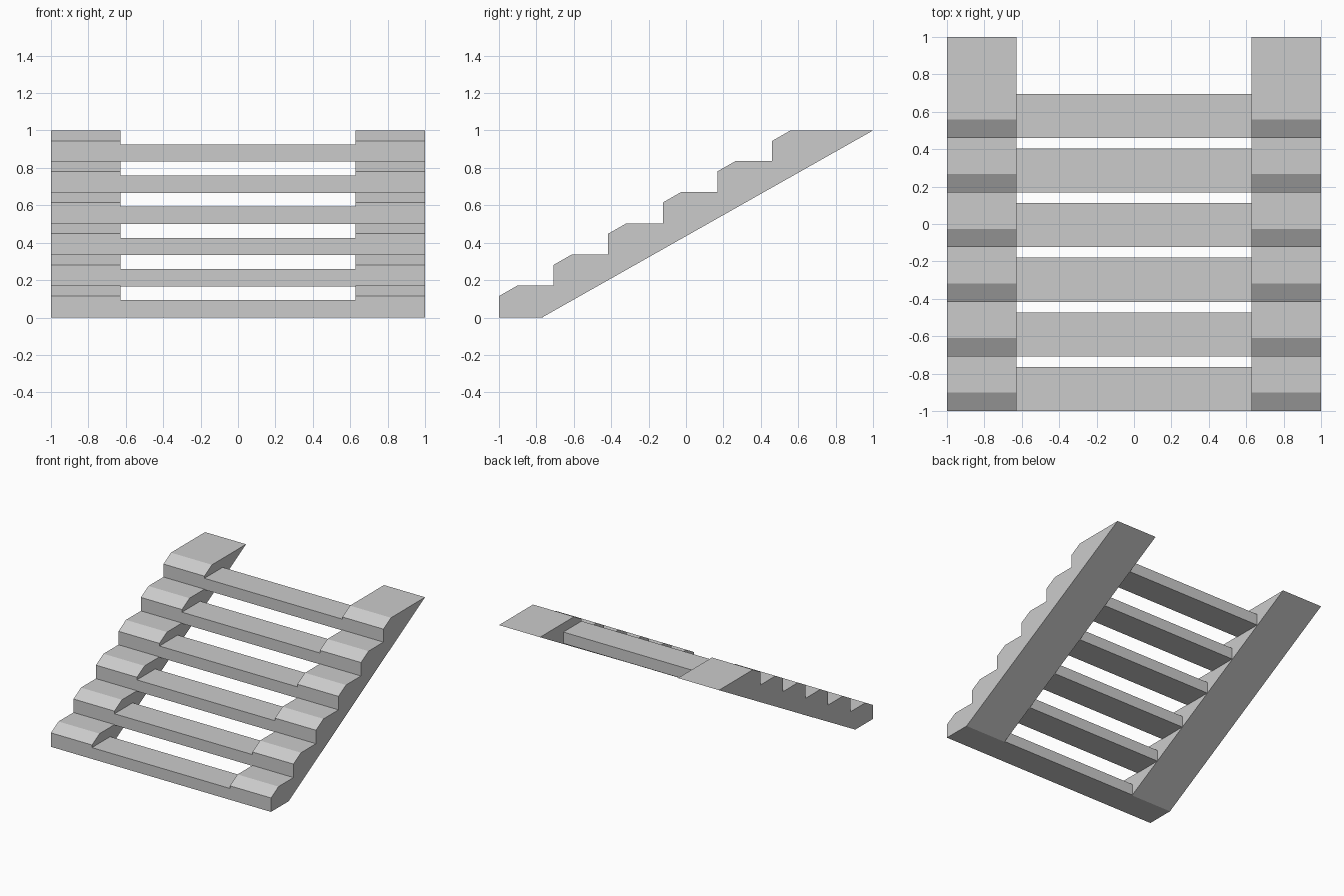
import bpy

cube = bpy.data.objects.get("Cube")
if cube:
    bpy.data.objects.remove(cube, do_unlink=True)

STEPS = 6
RISE = 1 / STEPS
RUN = 0.292
INNER, OUTER = 0.627, 1.0

grey = bpy.data.materials.new("plain grey")
grey.use_nodes = True
grey.diffuse_color = (0.6, 0.6, 0.6, 1)
bsdf = grey.node_tree.nodes["Principled BSDF"]
bsdf.inputs["Base Color"].default_value = grey.diffuse_color


def extrude_profile(name, profile, x0, x1):
    """Solid with a (y, z) outline, running from x0 to x1."""
    n = len(profile)
    verts = [(x, y, z) for x in (x0, x1) for y, z in profile]
    faces = [tuple(reversed(range(n))), tuple(range(n, 2 * n))]
    faces += [(i, (i + 1) % n, n + (i + 1) % n, n + i) for i in range(n)]
    mesh = bpy.data.meshes.new(name)
    mesh.from_pydata(verts, [], faces)
    mesh.materials.append(grey)
    obj = bpy.data.objects.new(name, mesh)
    bpy.context.collection.objects.link(obj)
    return obj


# Side stringers: sloped underside, stepped top with chamfered nosings
outline = [(-1, 0), (-0.77, 0), (1, 1)]
for i in reversed(range(STEPS)):
    y, top = -1 + i * RUN, (i + 1) * RISE + 0.004 * (i < STEPS - 1)
    outline += [(y + 0.098, top), (y, top - 0.056)]
    if i:
        outline.append((y, i * RISE + 0.004))
extrude_profile("right_stringer", outline, -OUTER, -INNER)
extrude_profile("left_stringer", outline, INNER, OUTER)

# Treads spanning between the stringers
for i in range(STEPS):
    y, z = -1 + i * RUN, i * RISE
    box = [(y, z), (y + 0.236, z), (y + 0.236, z + 0.093), (y, z + 0.093)]
    extrude_profile(f"tread_{i + 1}", box, -INNER, INNER)
